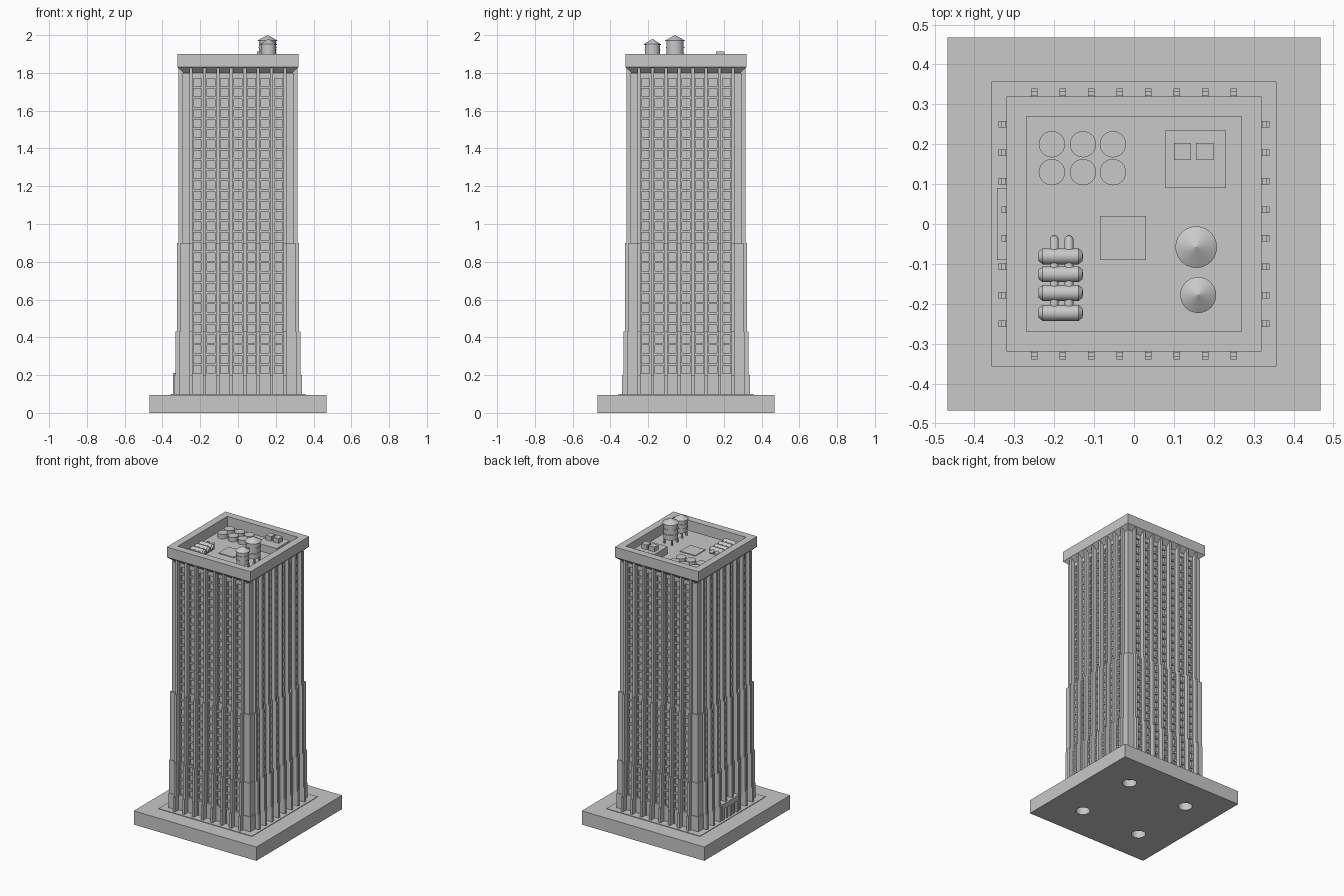
import bpy, bmesh
from math import pi, radians, sqrt
from mathutils import Matrix, Vector

if "Cube" in bpy.data.objects:
    bpy.data.objects.remove(bpy.data.objects["Cube"])

stone = bpy.data.materials.new("grey stone")
stone.use_nodes = True
COLOUR = (0.58, 0.58, 0.58, 1)
stone.diffuse_color = COLOUR
stone.node_tree.nodes["Principled BSDF"].inputs["Base Color"].default_value = COLOUR

SIDES = [Matrix.Rotation(k * pi / 2, 4, "Z") for k in range(4)]
BASE, EAVES, ROOF, TOP = 0.095, 1.80, 1.83, 1.90
BAY = 0.0714
PIERS = [(i - 3.5) * BAY for i in range(8)]
# Each tier: bottom, top, reach of piers, of corner columns and of the wall
TIERS = [(BASE, 0.20, 0.34, 0.313, 0.302), (0.20, 0.43, 0.332, 0.309, 0.3),
         (0.43, 0.90, 0.323, 0.305, 0.295), (0.90, EAVES, 0.315, 0.297, 0.288)]


def box(bm, x, y, z, turn=Matrix()):
    """Add a box from three (low, high) ranges."""
    mid = Vector([(a + b) / 2 for a, b in (x, y, z)])
    size = [b - a for a, b in (x, y, z)]
    bmesh.ops.create_cube(bm, size=1, matrix=turn @ Matrix.Translation(mid) @ Matrix.Diagonal((*size, 1)))
    for f in bm.faces:
        f.tag = True


def lathe(bm, profile, place=Matrix(), steps=24, start=0.0):
    """Spin a (radius, height) profile around its own z axis."""
    verts = [bm.verts.new((r, 0, z)) for r, z in profile]
    edges = [bm.edges.new(pair) for pair in zip(verts, verts[1:])]
    bmesh.ops.rotate(bm, verts=verts, matrix=Matrix.Rotation(start, 3, "Z"))
    bmesh.ops.spin(bm, geom=verts + edges, axis=(0, 0, 1), angle=2 * pi, steps=steps, use_merge=True)
    new = list({v for f in bm.faces if not f.tag for v in f.verts})
    bmesh.ops.transform(bm, matrix=place, verts=new)
    bmesh.ops.remove_doubles(bm, verts=new, dist=1e-5)
    for f in bm.faces:
        f.tag = True


def finish(bm, name, smooth=False):
    bmesh.ops.recalc_face_normals(bm, faces=bm.faces)
    mesh = bpy.data.meshes.new(name)
    bm.to_mesh(mesh)
    bm.free()
    mesh.materials.append(stone)
    ob = bpy.data.objects.new(name, mesh)
    bpy.context.collection.objects.link(ob)
    if smooth:
        bpy.ops.object.select_all(action="DESELECT")
        ob.select_set(True)
        bpy.context.view_layer.objects.active = ob
        bpy.ops.object.shade_smooth_by_angle(angle=radians(35))
    return ob


# Base slab with four round sockets underneath
bm = bmesh.new()
box(bm, (-0.468, 0.468), (-0.468, 0.468), (0, BASE))
base = finish(bm, "base_slab")
bm = bmesh.new()
for x in (-0.23, 0.23):
    for y in (-0.23, 0.23):
        bmesh.ops.create_cone(bm, cap_ends=True, segments=24, radius1=0.045, radius2=0.045,
                              depth=0.1, matrix=Matrix.Translation((x, y, 0)))
cutter = finish(bm, "socket_cutter")
cutter.hide_render = True
cutter.hide_viewport = True
cut = base.modifiers.new("sockets", "BOOLEAN")
cut.object = cutter
cut.solver = "EXACT"

# Thin paving around the foot of the tower
bm = bmesh.new()
box(bm, (-0.357, 0.357), (-0.357, 0.357), (BASE, BASE + 0.004))
finish(bm, "paving")

# Recessed glass core, stepped with the tiers
bm = bmesh.new()
for low, high, _, _, wall in TIERS:
    r = wall - 0.012
    box(bm, (-r, r), (-r, r), (low, high))
finish(bm, "window_core")

# Wall grid: mullions and floor bands leave the window openings
bm = bmesh.new()
ROWS, FIRST, PITCH, TALL = 29, 0.208, 0.0543, 0.042
for turn in SIDES:
    for bottom, top, _, _, wall in TIERS:
        for x in PIERS:
            box(bm, (x - 0.0145, x + 0.0145), (-wall, -0.27), (bottom, top), turn)
        for row in range(ROWS + 1):
            low = FIRST + (row - 1) * PITCH + TALL if row else BASE
            high = FIRST + row * PITCH if row < ROWS else EAVES
            low, high = max(low, bottom), min(high, top)
            if low < high:
                box(bm, (-0.26, 0.26), (0.001 - wall, -0.27), (low, high), turn)
finish(bm, "wall_grid")

# Stepped piers on every face, the top ones running up to the cornice
bm = bmesh.new()
for turn in SIDES:
    for x in PIERS:
        for low, high, reach, _, _ in TIERS:
            box(bm, (x - 0.008, x + 0.008), (-reach, -0.28), (low, ROOF if high == EAVES else high), turn)
finish(bm, "piers")

# Stepped corner columns
bm = bmesh.new()
for turn in SIDES:
    for low, high, _, reach, _ in TIERS:
        box(bm, (0.258, reach), (-reach, -0.258), (low, high), turn)
finish(bm, "corner_columns")

# Sloped cornice and parapet ring, with the roof deck inside
bm = bmesh.new()
ring = [(0.27, EAVES), (0.288, EAVES), (0.32, ROOF), (0.32, TOP), (0.27, TOP), (0.27, EAVES)]
lathe(bm, [(r * sqrt(2), z) for r, z in ring], steps=4, start=pi / 4)
finish(bm, "cornice")
bm = bmesh.new()
box(bm, (-0.27, 0.27), (-0.27, 0.27), (EAVES, ROOF))
finish(bm, "roof_deck")

# Entrance: side walls, lintel and a middle post around two doorways
bm = bmesh.new()
for low, high in ((-0.09, -0.068), (-0.01, 0.01), (0.068, 0.09)):
    box(bm, (-0.343, -0.28), (low, high), (BASE, 0.21))
box(bm, (-0.343, -0.28), (-0.09, 0.09), (0.175, 0.21))
box(bm, (-0.325, -0.28), (-0.07, 0.07), (BASE, 0.18))
finish(bm, "entrance")

# Roof housing, vent boxes and hatch
bm = bmesh.new()
box(bm, (0.078, 0.231), (0.09, 0.234), (ROOF, 1.88))
finish(bm, "roof_housing")
bm = bmesh.new()
for x in (0.1, 0.156):
    box(bm, (x, x + 0.043), (0.16, 0.203), (1.88, 1.912))
finish(bm, "vent_boxes")
bm = bmesh.new()
box(bm, (-0.085, 0.03), (-0.09, 0.02), (ROOF, ROOF + 0.005))
finish(bm, "roof_hatch")

# Round cooling units
bm = bmesh.new()
for x in (-0.206, -0.128, -0.053):
    for y in (0.13, 0.2):
        lathe(bm, [(0, 0), (0.033, 0), (0.033, 0.03), (0, 0.03)], Matrix.Translation((x, y, ROOF)))
finish(bm, "cooling_units", True)

# Water towers: legs, drum with hoops, conical cap
for name, x, y, r, top in (("large_water_tower", 0.156, -0.058, 0.052, 2.0),
                           ("small_water_tower", 0.161, -0.178, 0.045, 1.98)):
    bm = bmesh.new()
    place = Matrix.Translation((x, y, 0))
    eave, foot, drum = top - 0.032, 1.865, r * 0.88
    profile = [(0, foot), (drum, foot)]
    for k in (0.3, 0.65):
        z = foot + (eave - foot) * k
        profile += [(drum, z), (drum + 0.003, z), (drum + 0.003, z + 0.006), (drum, z + 0.006)]
    profile += [(drum, eave), (r, eave), (r, eave + 0.004), (0, top)]
    lathe(bm, profile, place, 40)
    for turn in SIDES:
        box(bm, (r * 0.45, r * 0.65), (r * 0.45, r * 0.65), (ROOF, foot), place @ turn)
    finish(bm, name)

# Row of horizontal tanks on cradles, joined by two pipes
bm = bmesh.new()
tank = [(0, -0.056), (0.012, -0.055), (0.02, -0.045), (0.02, 0.045), (0.012, 0.055), (0, 0.056)]
for y in (-0.081, -0.126, -0.173, -0.223):
    lathe(bm, tank, Matrix.Translation((-0.184, y, ROOF + 0.025)) @ Matrix.Rotation(pi / 2, 4, "Y"))
    box(bm, (-0.225, -0.143), (y - 0.012, y + 0.012), (ROOF, ROOF + 0.015))
finish(bm, "roof_tanks", True)
bm = bmesh.new()
pipe = [(0, -0.095), (0.011, -0.095), (0.011, 0.09), (0.007, 0.097), (0, 0.099)]
for x in (-0.2, -0.163):
    lathe(bm, pipe, Matrix.Translation((x, -0.127, ROOF + 0.025)) @ Matrix.Rotation(-pi / 2, 4, "X"), 16)
finish(bm, "tank_pipes", True)
